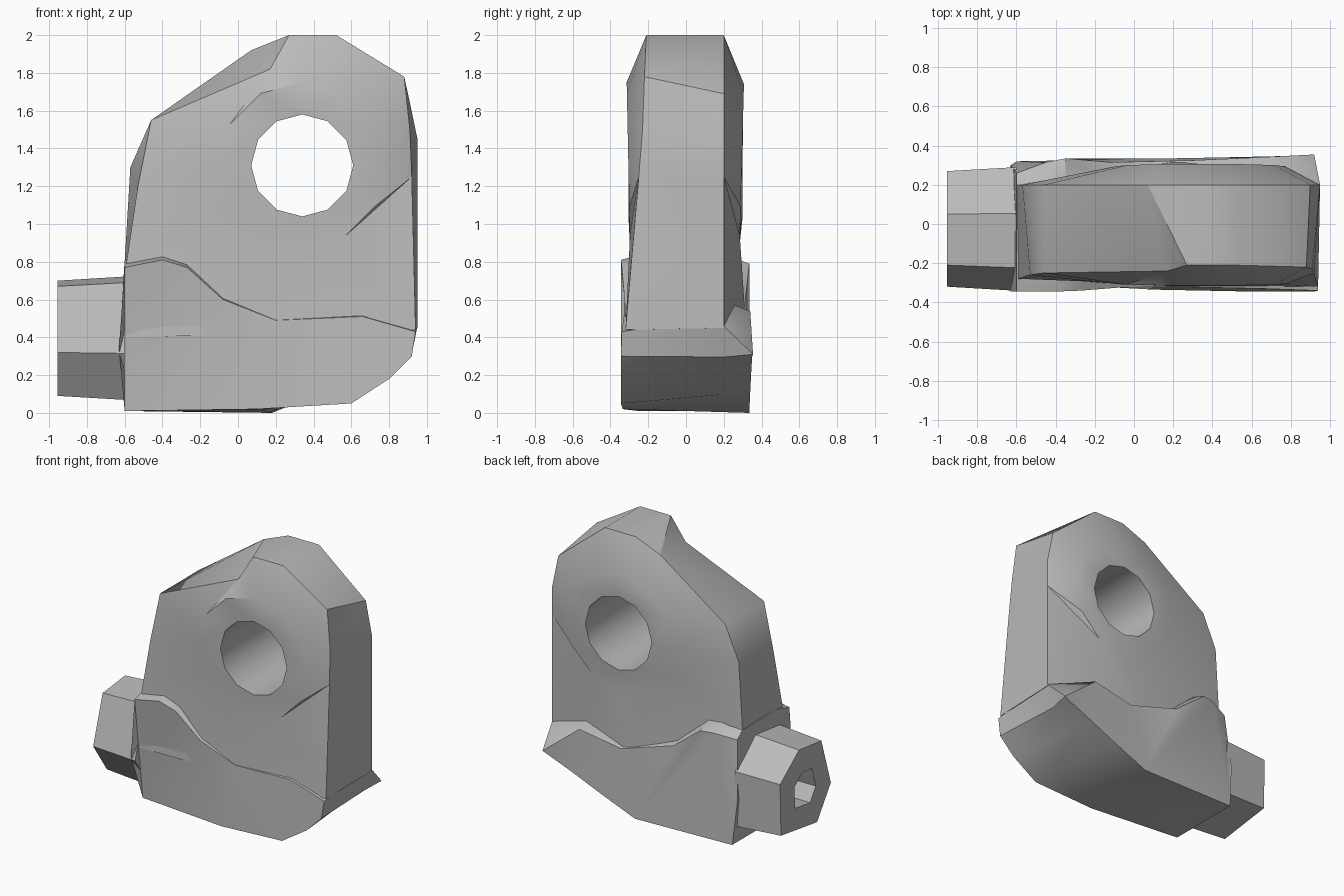
import bpy, bmesh, math

cube = bpy.data.objects.get("Cube")
if cube:
    bpy.data.objects.remove(cube)

grey = bpy.data.materials.new("cast grey")
grey.use_nodes = True
COLOR = (0.5, 0.5, 0.5, 1)
grey.diffuse_color = COLOR
grey.node_tree.nodes["Principled BSDF"].inputs["Base Color"].default_value = COLOR


def loft(name, rings, closed=False, angle=35):
    """Skin equal-length rings; join last to first when closed, else cap both ends."""
    bm = bmesh.new()
    loops = [[bm.verts.new(p) for p in ring] for ring in rings]
    pairs = list(zip(loops, loops[1:]))
    if closed:
        pairs.append((loops[-1], loops[0]))
    else:
        bm.faces.new(loops[0])
        bm.faces.new(loops[-1])
    for a, b in pairs:
        for i in range(len(a)):
            j = (i + 1) % len(a)
            bm.faces.new((a[i], a[j], b[j], b[i]))
    bmesh.ops.triangulate(bm, faces=bm.faces[:], quad_method="SHORT_EDGE")
    bmesh.ops.recalc_face_normals(bm, faces=bm.faces)
    mesh = bpy.data.meshes.new(name)
    bm.to_mesh(mesh)
    bm.free()
    mesh.materials.append(grey)
    obj = bpy.data.objects.new(name, mesh)
    bpy.context.collection.objects.link(obj)
    bpy.ops.object.select_all(action="DESELECT")
    obj.select_set(True)
    bpy.context.view_layer.objects.active = obj
    bpy.ops.object.shade_smooth_by_angle(angle=math.radians(angle))
    return obj


def circle(radius, y, tilt=0):
    """Ring about the hole axis; tilt makes the boss thicker at its top."""
    ring = []
    for a in range(-60, 300, 30):
        c, s = math.cos(math.radians(a)), math.sin(math.radians(a))
        ring.append((.34 + radius * c, y * (1 + tilt * s), 1.31 + radius * s))
    return ring


# Upright plate: rims on both sides, swelling to a boss around the through hole
front_rim = [(.94, -.32, .44), (.92, -.25, 1.25), (.91, -.23, 1.5), (.88, -.22, 1.78),
             (.52, -.21, 2), (.27, -.21, 2), (.17, -.24, 1.82), (-.46, -.25, 1.55),
             (-.53, -.26, 1.2), (-.59, -.28, .8), (-.6, -.3, .4), (.2, -.32, .42)]
back_rim = [(.95, .2, .45), (.95, .2, 1.25), (.95, .2, 1.45), (.9, .2, 1.69),
            (.52, .2, 2), (.27, .2, 2), (.07, .2, 1.92), (-.46, .2, 1.55),
            (-.57, .2, 1.3), (-.6, .2, .8), (-.6, .22, .4), (.2, .32, .42)]
loft("upright_plate", [front_rim, circle(.44, -.305, .03), circle(.27, -.305),
                       circle(.27, .3), circle(.43, .295, .04), back_rim], closed=True)

# Thicker foot with an uneven shoulder line that runs flush into the plate's side
foot_front = [(-.6, -.25, .01), (.1, -.335, .02), (.6, -.345, .05), (.8, -.345, .18),
              (.92, -.345, .3), (.94, -.34, .43), (.66, -.33, .51), (.2, -.32, .49),
              (-.08, -.325, .6), (-.27, -.34, .77), (-.4, -.345, .81),
              (-.6, -.345, .77), (-.63, -.345, .34)]
foot_back = [(-.6, .32, .01), (.18, .335, 0), (.45, .34, .11), (.68, .345, .21),
             (.89, .35, .295), (.92, .355, .31), (.63, .34, .54), (.3, .325, .48),
             (-.12, .315, .61), (-.35, .335, .79), (-.45, .315, .79),
             (-.6, .26, .76), (-.63, .3, .34)]


def inner_ring(points, other, y, lift, corner):
    """Slice just inside an end: raised shoulder, underside blended to the far end."""
    ring = []
    for i, ((x, _, z), (ox, _, oz)) in enumerate(zip(points, other)):
        if i < 5:
            x, z = x + (ox - x) * .2, z + (oz - z) * .2
        ring.append((x, y, z + (lift if 5 < i < 12 else 0)))
    ring[5] = corner
    return ring


loft("foot", [foot_front,
              inner_ring(foot_front, foot_back, -.2, .04, (.94, -.2, .45)),
              inner_ring(foot_back, foot_front, .2, .05, (.95, .2, .46)),
              foot_back])

# Side spigot with a blind bore in its end
spigot = [(.05, .70), (-.21, .67), (-.32, .32), (-.16, .09), (.26, .15), (.27, .53)]


def spigot_ring(x, scale):
    return [(x, -.02 + (y + .02) * scale, .39 + (z - .39) * scale) for y, z in spigot]


loft("side_spigot", [spigot_ring(-.6, 1.07), spigot_ring(-.955, 1),
                     spigot_ring(-.955, .42), spigot_ring(-.65, .42)], angle=25)
